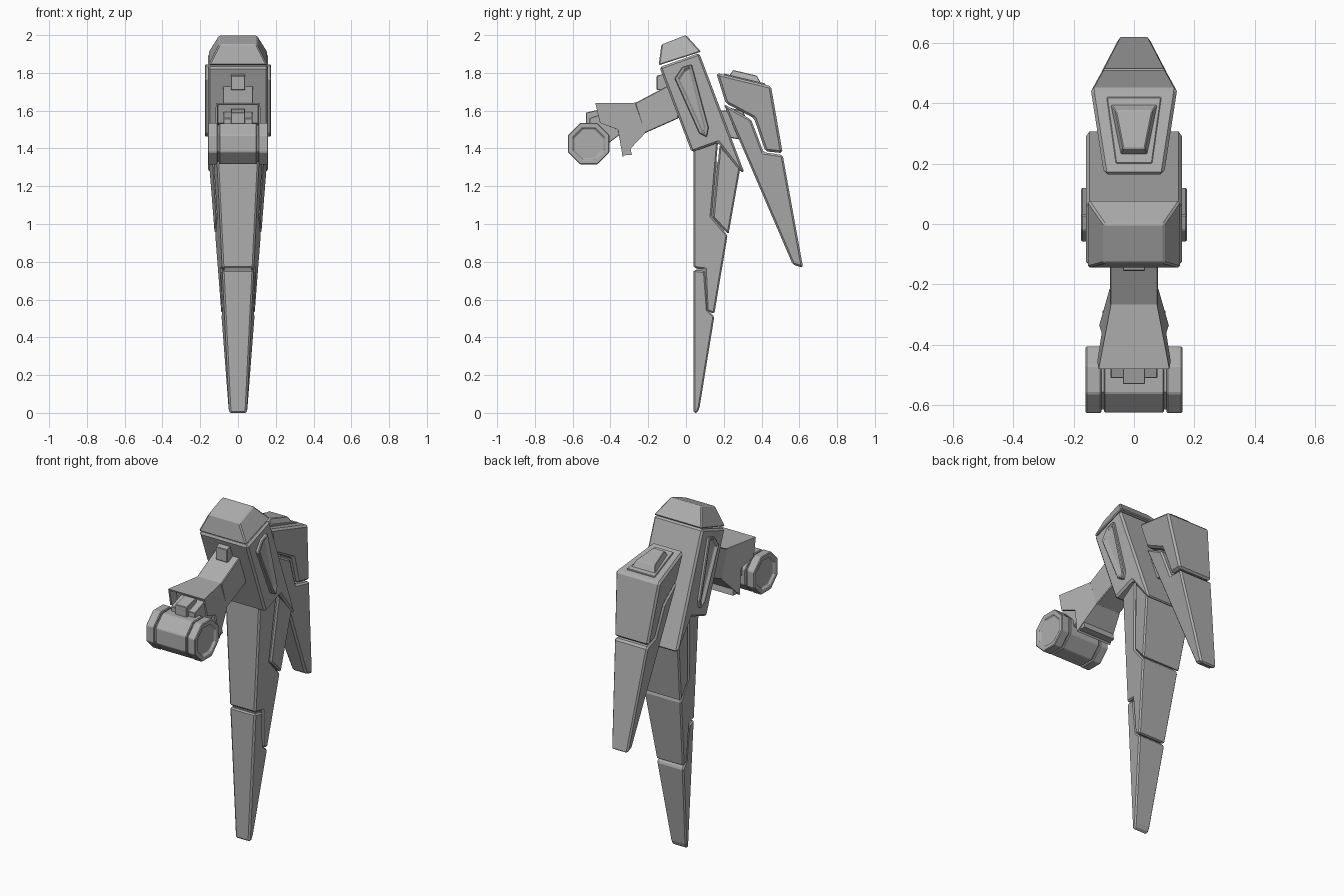
import bpy, bmesh, math

cube = bpy.data.objects.get("Cube")
if cube:
    bpy.data.objects.remove(cube, do_unlink=True)

grey = bpy.data.materials.new("plain grey")
grey.use_nodes = True
COLOR = (0.42, 0.42, 0.42, 1)
grey.diffuse_color = COLOR
grey.node_tree.nodes["Principled BSDF"].inputs["Base Color"].default_value = COLOR


def finish(name, bm, bevel):
    bmesh.ops.recalc_face_normals(bm, faces=bm.faces[:])
    mesh = bpy.data.meshes.new(name)
    bm.to_mesh(mesh)
    bm.free()
    mesh.materials.append(grey)
    obj = bpy.data.objects.new(name, mesh)
    bpy.context.collection.objects.link(obj)
    if bevel:
        mod = obj.modifiers.new("edge_bevel", "BEVEL")
        mod.width = bevel
        mod.segments = 1
        mod.limit_method = "ANGLE"
        mod.angle_limit = math.radians(25)
    return obj


def slab(name, profile, width, bevel=0.008, recess=None, hollow=None):
    """Side profile of (y, z) points spread to +-width(y, z)."""
    bm = bmesh.new()
    half = width if callable(width) else lambda y, z: width
    sides = [[bm.verts.new((s * half(y, z), y, z)) for y, z in profile] for s in (-1, 1)]
    caps = [bm.faces.new(ring) for ring in sides]
    n = len(profile)
    rim = []
    for i in range(n):
        j = (i + 1) % n
        rim.append(bm.faces.new((sides[0][i], sides[0][j], sides[1][j], sides[1][i])))
    bmesh.ops.recalc_face_normals(bm, faces=bm.faces[:])
    if recess:
        border, depth = recess
        bmesh.ops.inset_individual(bm, faces=caps, thickness=border)
        bmesh.ops.inset_individual(bm, faces=caps, thickness=depth / 2, depth=-depth)
    if hollow:
        mouth = [rim[i] for i in hollow]
        bmesh.ops.inset_region(bm, faces=mouth, thickness=0.012)
        bmesh.ops.inset_region(bm, faces=mouth, thickness=0.004)
        for v in {v for f in mouth for v in f.verts}:
            v.co.y += 0.05
    return finish(name, bm, bevel)


def octagon(name, x0, x1, apothem, bevel=0.0, recess=None):
    r = apothem / math.cos(math.pi / 8)
    ring = [(-0.515 + r * math.cos((k + 0.5) * math.pi / 4),
             1.425 + r * math.sin((k + 0.5) * math.pi / 4)) for k in range(8)]
    obj = slab(name, ring, (x1 - x0) / 2, bevel, recess)
    obj.location.x = (x0 + x1) / 2
    return obj


# Upper body, with raised side panels
slab("upper_body", [(-0.14, 1.83), (0.07, 1.905), (0.31, 1.27), (0.285, 1.28),
                    (0.17, 1.43), (0.03, 1.38)], 0.158, 0.012)
slab("side_panels", [(-0.06, 1.77), (-0.02, 1.83), (0.03, 1.845), (0.12, 1.51),
                     (0.11, 1.46), (0.07, 1.48)], 0.175, 0.008, (0.018, 0.012))

# Cap, tapering to the top
slab("top_cap", [(-0.145, 1.84), (-0.13, 1.95), (0.0, 2.0), (0.08, 1.912)],
     lambda y, z: 0.155 if z < 1.92 else 0.10, 0.006)


# Long blade in three armour sections over a narrower core
def blade_width(y, z):
    return 0.038 + 0.17 * y + 0.049 * z


slab("blade_upper_section", [(0.04, 1.40), (0.17, 1.44), (0.135, 1.04), (0.22, 0.94),
                             (0.15, 0.525), (0.11, 0.54), (0.10, 0.76), (0.04, 0.768)],
     blade_width)
slab("blade_rear_section", [(0.178, 1.42), (0.288, 1.30), (0.225, 0.945), (0.142, 1.035)],
     lambda y, z: blade_width(y, z) + 0.002)
slab("blade_tip", [(0.04, 0.757), (0.10, 0.75), (0.115, 0.545), (0.15, 0.51),
                   (0.072, 0.03), (0.06, 0.0), (0.04, 0.0)], blade_width)
slab("blade_core", [(0.06, 1.40), (0.25, 1.27), (0.14, 0.6), (0.07, 0.3), (0.055, 0.5)],
     lambda y, z: blade_width(y, z) - 0.014, 0)


# Rear shield in two sections
def shield_width(y, z):
    return -0.16 + 0.186 * y + 0.128 * z


slab("shield_upper", [(0.16, 1.80), (0.45, 1.73), (0.512, 1.375), (0.42, 1.385),
                      (0.36, 1.56), (0.21, 1.64)], shield_width, 0.012)
slab("shield_lower", [(0.20, 1.635), (0.345, 1.553), (0.41, 1.38), (0.512, 1.365),
                      (0.62, 0.768), (0.565, 0.785)], shield_width, 0.010)
slab("shield_seat", [(0.20, 1.785), (0.20, 1.797), (0.42, 1.744), (0.42, 1.73)],
     lambda y, z: 0.06 + 0.14 * (y - 0.2), 0.003)
slab("shield_pad", [(0.225, 1.78), (0.25, 1.815), (0.375, 1.785), (0.40, 1.74)],
     lambda y, z: 0.045 + 0.2 * (y - 0.22) - (0.015 if z > 1.782 else 0), 0.003)

# Mount between body and shield
slab("shield_backing", [(0.21, 1.62), (0.30, 1.60), (0.44, 1.30), (0.36, 1.32),
                        (0.335, 1.34), (0.255, 1.54)], 0.065, 0.004)
slab("shield_mount", [(0.15, 1.60), (0.25, 1.60), (0.33, 1.44), (0.21, 1.46)], 0.04, 0.004)

# Forward arm with a flared, hollow end
slab("arm_rear", [(-0.27, 1.64), (-0.10, 1.73), (-0.04, 1.70), (-0.04, 1.56),
                  (-0.22, 1.48)], 0.08, 0.004)
slab("arm_flare", [(-0.265, 1.642), (-0.215, 1.482), (-0.335, 1.355), (-0.36, 1.50),
                   (-0.455, 1.535), (-0.48, 1.64)],
     lambda y, z: 0.115 - 0.19 * (y + 0.47) - 0.09 * (z - 1.64), 0, hollow=(2, 3, 4))
slab("arm_peg", [(-0.155, 1.785), (-0.10, 1.80), (-0.08, 1.70), (-0.155, 1.71)], 0.037, 0.003)

# Drum across the end of the arm
octagon("drum_middle", -0.10, 0.10, 0.108, 0.004)
octagon("drum_core", -0.13, 0.13, 0.098)
for side, x0 in (("right", -0.16), ("left", 0.108)):
    octagon(side + "_drum_end", x0, x0 + 0.052, 0.11, 0.004, (0.028, 0.012))
slab("drum_bracket", [(-0.53, 1.59), (-0.44, 1.61), (-0.40, 1.50), (-0.53, 1.50)], 0.037, 0.003)
slab("drum_yoke", [(-0.51, 1.56), (-0.40, 1.60), (-0.34, 1.48), (-0.42, 1.42),
                   (-0.51, 1.50)], 0.078, 0.003)
